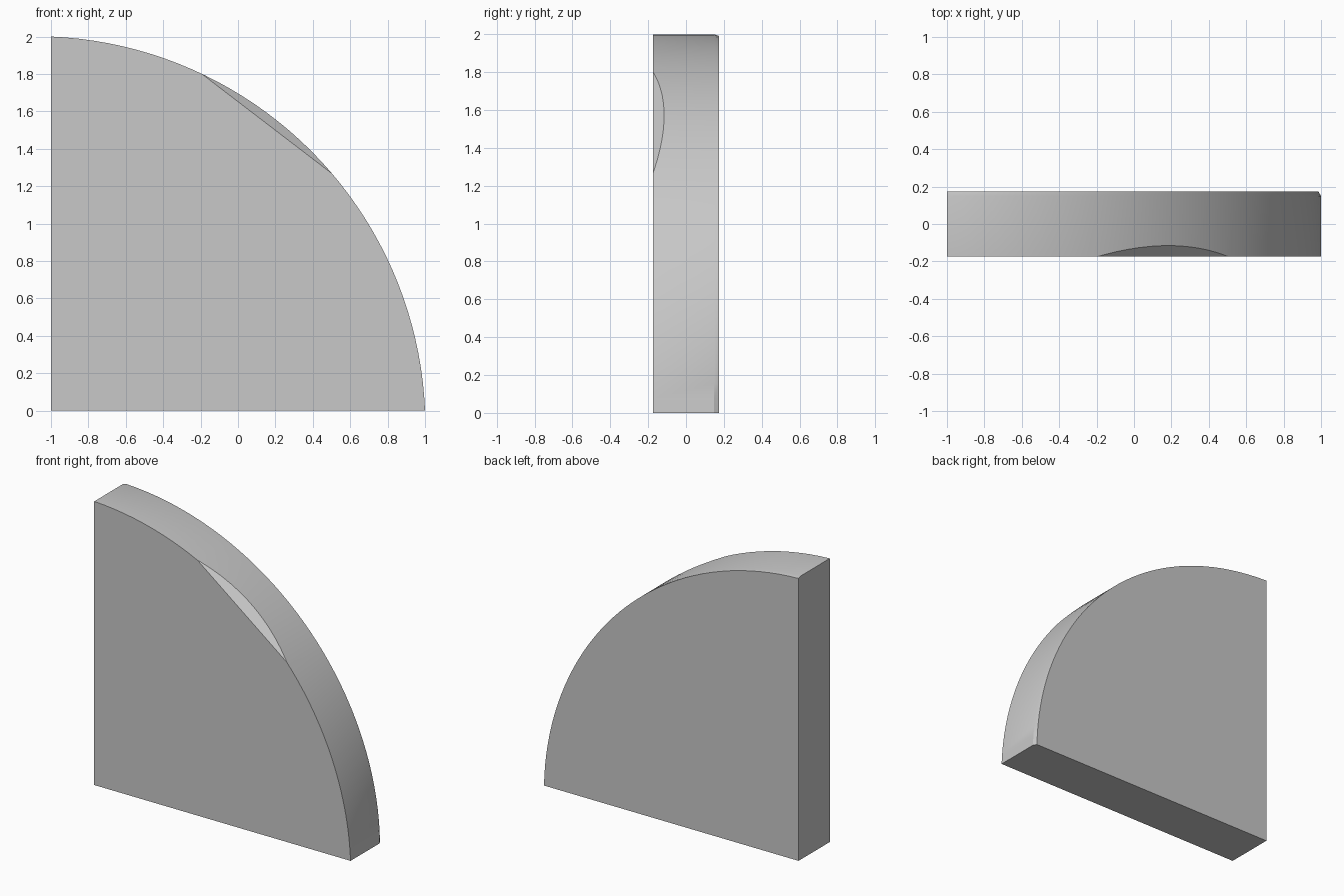
import bpy, bmesh, math
from mathutils import Vector

if "Cube" in bpy.data.objects:
    bpy.data.objects.remove(bpy.data.objects["Cube"])

HALF = 0.174        # half thickness
SEGMENTS = 40
RADIUS = 2.09       # the arc is slightly flatter than a true quarter circle
OFFSET = 0.088      # its centre lies outside the square corner

grey = bpy.data.materials.new("plain_grey")
grey.use_nodes = True
colour = (0.58, 0.58, 0.58, 1)
grey.diffuse_color = colour
grey.node_tree.nodes["Principled BSDF"].inputs["Base Color"].default_value = colour


def outline(bm, y, end_inset):
    """Corner plus curved rim; the inset fades out toward the middle of the arc."""
    start = math.asin(OFFSET / RADIUS)
    end = math.pi / 2 - start
    verts = [bm.verts.new((-1, y, 0))]
    for i in range(SEGMENTS + 1):
        t = i / SEGMENTS
        a = start + (end - start) * t
        fade = abs(2 * t - 1) ** 2
        r = RADIUS - end_inset * fade * (1 - 0.4 * t)
        x = -1 - OFFSET + r * math.cos(a)
        z = -OFFSET + r * math.sin(a)
        # keep both straight sides flat
        verts.append(bm.verts.new((-1 if i == SEGMENTS else x, y, 0 if i == 0 else z)))
    return verts


# Quarter disc: front outline, rim, softened back edge
bm = bmesh.new()
loops = [outline(bm, -HALF, 0), outline(bm, HALF - 0.025, 0), outline(bm, HALF, 0.014)]
bm.faces.new(loops[0])
bm.faces.new(list(reversed(loops[-1])))
for a, b in zip(loops, loops[1:]):
    for i in range(len(a)):
        j = (i + 1) % len(a)
        bm.faces.new((a[i], b[i], b[j], a[j]))
bmesh.ops.recalc_face_normals(bm, faces=bm.faces)

# Sloping notch on the front of the rim
p = Vector((-0.18, -HALF, 1.79))
q = Vector((0.46, -HALF, 1.30))
along = (q - p).normalized()
outward = Vector((-along.z, 0, along.x))
if outward.z < 0:
    outward = -outward
normal = (outward * 1.25 - Vector((0, 1, 0))).normalized()
cut = bmesh.ops.bisect_plane(bm, geom=bm.verts[:] + bm.edges[:] + bm.faces[:],
                             plane_co=(p + q) / 2, plane_no=normal, clear_outer=True)
rim = [e for e in cut["geom_cut"] if isinstance(e, bmesh.types.BMEdge)]
bmesh.ops.holes_fill(bm, edges=rim, sides=0)
bmesh.ops.recalc_face_normals(bm, faces=bm.faces)

mesh = bpy.data.meshes.new("quarter_disc")
bm.to_mesh(mesh)
bm.free()
mesh.materials.append(grey)
disc = bpy.data.objects.new("quarter_disc", mesh)
bpy.context.collection.objects.link(disc)

bpy.ops.object.select_all(action='DESELECT')
disc.select_set(True)
bpy.context.view_layer.objects.active = disc
bpy.ops.object.shade_smooth_by_angle(angle=math.radians(25))
